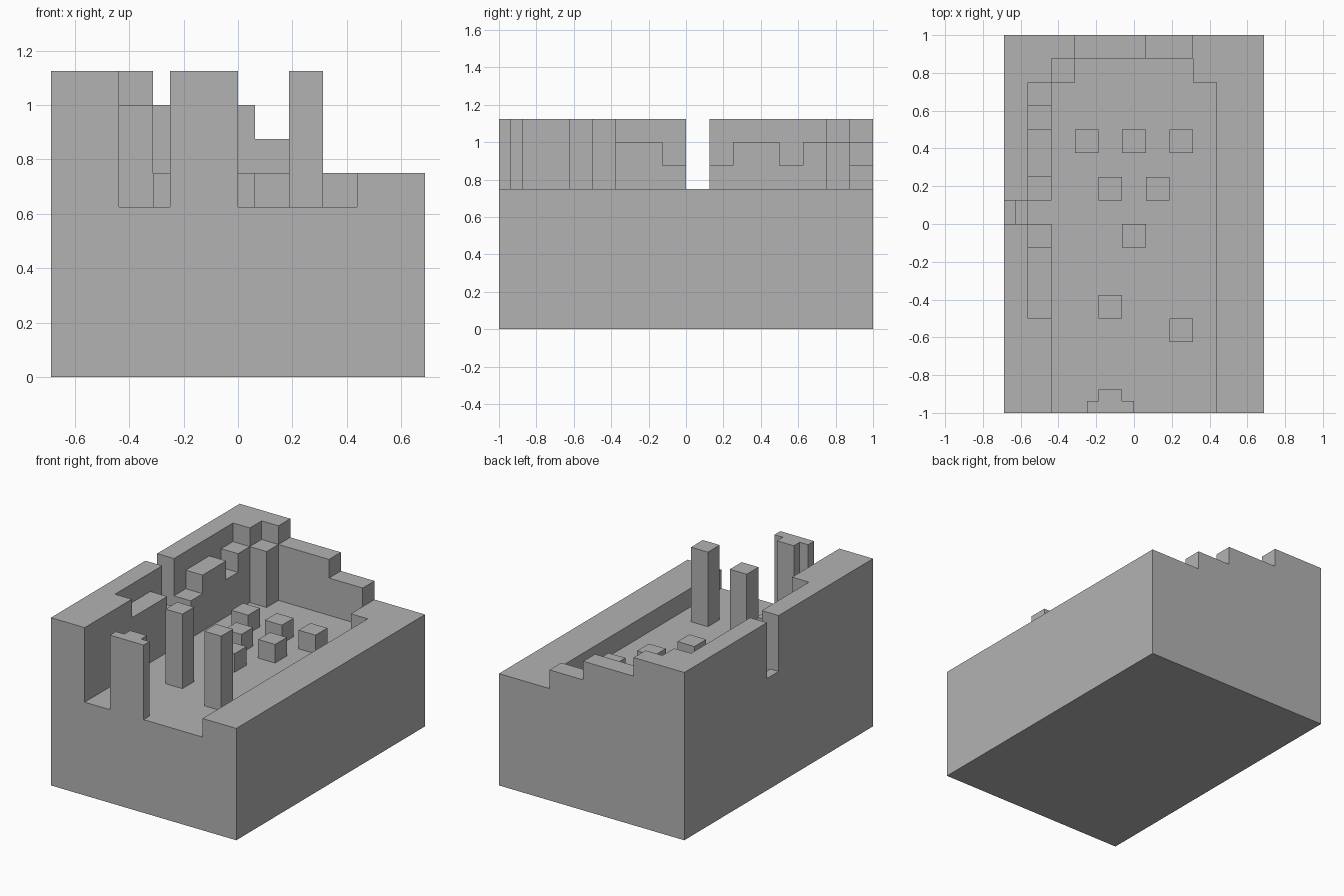
import bpy
import bmesh
from mathutils import Vector

cube = bpy.data.objects.get("Cube")
if cube:
    bpy.data.objects.remove(cube, do_unlink=True)

U = 0.125                       # one block
W, L = 5.5, 8                   # half width and half length in blocks
FLOOR, LOW, TOP = 5, 6, 9       # floor, low wall and high wall levels

stone = bpy.data.materials.new("grey_stone")
stone.use_nodes = True
grey = (0.45, 0.45, 0.45, 1)
stone.diffuse_color = grey
stone.node_tree.nodes["Principled BSDF"].inputs["Base Color"].default_value = grey


def prism(name, axis, outline, start, end):
    """Extrude an outline along an axis; all lengths are in blocks."""
    def place(a, b):
        point = [a, b]
        point.insert("xyz".index(axis), start)
        return Vector(point) * U

    bm = bmesh.new()
    face = bm.faces.new([bm.verts.new(place(a, b)) for a, b in outline])
    grown = bmesh.ops.extrude_face_region(bm, geom=[face])["geom"]
    shift = Vector([(end - start) * U * (c == axis) for c in "xyz"])
    bmesh.ops.translate(bm, vec=shift,
                        verts=[v for v in grown if isinstance(v, bmesh.types.BMVert)])
    bmesh.ops.recalc_face_normals(bm, faces=bm.faces)
    mesh = bpy.data.meshes.new(name)
    bm.to_mesh(mesh)
    bm.free()
    mesh.materials.append(stone)
    obj = bpy.data.objects.new(name, mesh)
    bpy.context.collection.objects.link(obj)
    return obj


def box(name, x0, x1, y0, y1, z0, z1):
    return prism(name, "z", [(x0, y0), (x1, y0), (x1, y1), (x0, y1)], z0, z1)


def stepped(start, steps):
    """Outline of a wall standing on the floor, from (end, height) steps."""
    outline = [(start, FLOOR)]
    for end, height in steps:
        outline += [(start, height), (end, height)]
        start = end
    return outline + [(start, FLOOR)]


# Solid base whose top is the floor
box("base", -W, W, -L, L, 0, FLOOR)

# High outer wall on the right, split by a narrow opening
box("right_wall_front", -W, -W + 1, -L, 0, FLOOR, TOP)
box("right_wall_back", -W, -W + 1, 1, L, FLOOR, TOP)

# Step in the opening, going down towards the inside
prism("opening_step", "y", stepped(-W, [(-W + .5, LOW), (-W + 1, LOW - .5)]), 0, 1)

# Broken inner layer of the right wall
prism("inner_wall_front", "x",
      stepped(-L, [(-4, TOP), (-1, TOP - 1), (0, TOP - 2)]), -W + 1, -W + 2)
prism("inner_wall_back", "x",
      stepped(1, [(2, TOP - 2), (4, TOP - 1), (5, TOP - 2), (6, TOP - 1), (L, TOP)]),
      -W + 1, -W + 2)

# Back wall stepping down to the left, with its two corner blocks
prism("back_wall", "y",
      stepped(-3.5, [(-2.5, TOP), (.5, TOP - 1), (2.5, TOP - 2), (3.5, LOW)]), L - 1, L)
box("back_right_corner", -3.5, -2.5, 6, 7, FLOOR, TOP - 1)
box("back_left_corner", 2.5, 3.5, 6, 7, FLOOR, LOW)

# Low wall on the left
box("left_wall", 3.5, W, -L, L, FLOOR, LOW)

# Front post with a rib on its inner side
prism("front_post", "z",
      [(-2, -8), (0, -8), (0, -7.5), (-.5, -7.5), (-.5, -7),
       (-1.5, -7), (-1.5, -7.5), (-2, -7.5)], FLOOR, TOP)

# Free-standing pillars and low blocks, one block square
for name, height, centres in (
        ("pillar", TOP, [(-1, -3.5), (2, -4.5)]),
        ("low_block", LOW, [(-2, 3.5), (0, 3.5), (2, 3.5), (-1, 1.5), (1, 1.5), (0, -.5)])):
    for x, y in centres:
        box(name, x - .5, x + .5, y - .5, y + .5, FLOOR, height)
